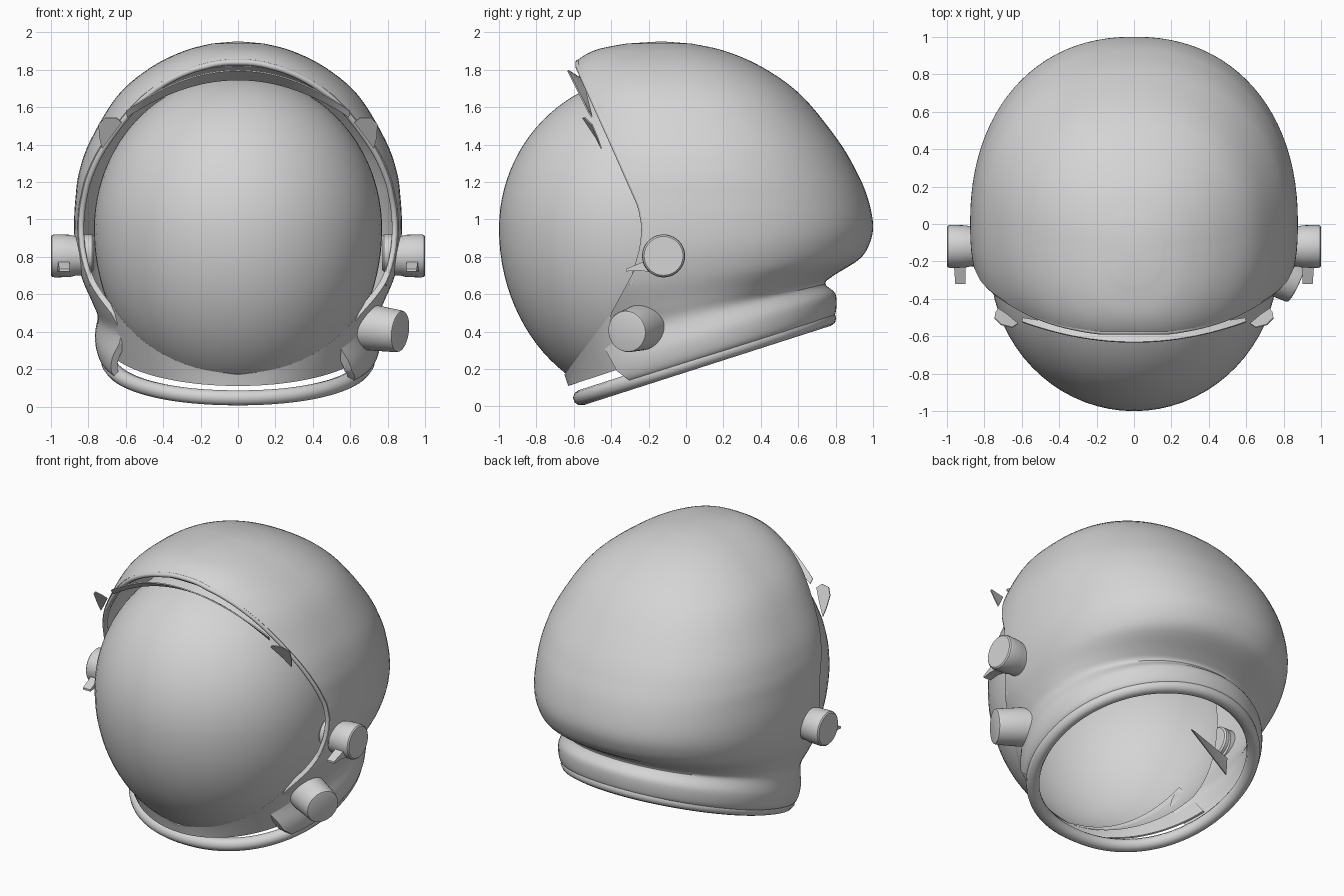
import bpy, bmesh, math
from mathutils import Vector

if "Cube" in bpy.data.objects:
    bpy.data.objects.remove(bpy.data.objects["Cube"])

grey = bpy.data.materials.new("light_grey")
grey.diffuse_color = (0.66, 0.66, 0.66, 1)
grey.use_nodes = True
grey.node_tree.nodes["Principled BSDF"].inputs["Base Color"].default_value = grey.diffuse_color


def finish(ob, angle=35):
    bpy.ops.object.select_all(action='DESELECT')
    ob.select_set(True)
    bpy.context.view_layer.objects.active = ob
    for m in list(ob.modifiers):
        bpy.ops.object.modifier_apply(modifier=m.name)
    bpy.ops.object.shade_smooth_by_angle(angle=math.radians(angle))
    return ob


def make(name, verts, faces, thickness=0, angle=35, done=True):
    me = bpy.data.meshes.new(name)
    me.from_pydata([tuple(v) for v in verts], [], faces)
    bm = bmesh.new()
    bm.from_mesh(me)
    bmesh.ops.recalc_face_normals(bm, faces=bm.faces)
    bm.to_mesh(me)
    bm.free()
    me.materials.append(grey)
    ob = bpy.data.objects.new(name, me)
    bpy.context.collection.objects.link(ob)
    if thickness:
        m = ob.modifiers.new("thick", 'SOLIDIFY')
        m.thickness, m.offset = thickness, -1
    return finish(ob, angle) if done else ob


def strip(rows, closed=False):
    n = len(rows[0])
    faces = [(i * n + j, i * n + (j + 1) % n, (i + 1) * n + (j + 1) % n, (i + 1) * n + j)
             for i in range(len(rows) - 1) for j in range(n if closed else n - 1)]
    return [p for r in rows for p in r], faces


def tube(name, pts, radius, closed=False):
    cu = bpy.data.curves.new(name, 'CURVE')
    cu.dimensions, cu.bevel_depth, cu.bevel_resolution = '3D', radius, 3
    cu.use_fill_caps = True
    sp = cu.splines.new('POLY')
    sp.points.add(len(pts) - 1)
    for p, q in zip(sp.points, pts):
        p.co = (*q, 1)
    sp.use_cyclic_u = closed
    cu.materials.append(grey)
    ob = bpy.data.objects.new(name, cu)
    bpy.context.collection.objects.link(ob)


def lathe(name, start, end, profile, n=40):
    # profile: (distance along axis, radius)
    a, b = Vector(start), Vector(end)
    d = (b - a).normalized()
    u = d.cross(Vector((0, 0, 1))).normalized()
    w = d.cross(u)
    rows = [[a + d * t + (u * math.cos(k * math.tau / n) + w * math.sin(k * math.tau / n)) * r
             for k in range(n)] for t, r in profile]
    v, f = strip(rows, True)
    f += [tuple(range(n)), tuple(range(len(v) - n, len(v)))]
    return make(name, v, f)


# Shell levels: back y, back z, front y, front z, half width, y of widest point
KEYS = [(0.77, 0.46, -0.57, 0.03, 0.70, 0.1), (0.80, 0.50, -0.62, 0.06, 0.745, 0.1),
        (0.80, 0.60, -0.63, 0.15, 0.765, 0.08), (0.745, 0.655, -0.63, 0.32, 0.75, 0.05),
        (0.79, 0.70, -0.66, 0.45, 0.78, 0.02), (0.93, 0.79, -0.70, 0.62, 0.835, 0),
        (0.985, 0.88, -0.73, 0.80, 0.868, 0), (1.0, 0.98, -0.74, 0.98, 0.876, 0),
        (0.97, 1.12, -0.74, 1.12, 0.868, 0), (0.915, 1.25, -0.74, 1.25, 0.85, 0),
        (0.815, 1.42, -0.73, 1.42, 0.79, 0), (0.62, 1.66, -0.69, 1.66, 0.645, -0.03),
        (0.415, 1.81, -0.62, 1.81, 0.47, -0.06), (0.21, 1.90, -0.50, 1.90, 0.29, -0.1),
        (0.03, 1.94, -0.32, 1.94, 0.14, -0.12)]


def level(v):
    i = min(int(v), len(KEYS) - 2)
    t = v - i
    p = [KEYS[max(0, min(len(KEYS) - 1, i + k))] for k in (-1, 0, 1, 2)]
    return [0.5 * (2 * b + (c - a) * t + (2 * a - 5 * b + 4 * c - d) * t * t
                   + (3 * b - a - 3 * c + d) * t ** 3) for a, b, c, d in zip(*p)]


def ring(v, n=96, inset=0.0):
    yb, zb, yf, zf, w, c = level(v)
    grow = max(0, min(1, (v - 3) / 2))     # upper levels are squarer
    pts = []
    for k in range(n):
        s, co = math.sin(k * math.tau / n), math.cos(k * math.tau / n)
        e = 2 / (2 + 0.2 * grow if co > 0 else 2.15 + 0.35 * grow)
        y = c + math.copysign(abs(co) ** e, co) * ((yb if co > 0 else -yf + 2 * c) - c - inset)
        x = math.copysign(abs(s) ** e, s) * (w - inset)
        pts.append(Vector((x, y, zf + (zb - zf) * (y - yf) / (yb - yf))))
    return pts


# Side outline of the face opening (y, z), with a lower end for each side
UPPER = [(-0.27, 0.74), (-0.235, 0.86), (-0.225, 0.97), (-0.245, 1.08), (-0.40, 1.43), (-0.58, 1.83)]
RIGHT = [(-0.29, 0.13), (-0.37, 0.19), (-0.44, 0.32), (-0.40, 0.50)]
LEFT = [(-0.21, 0.13), (-0.25, 0.20), (-0.34, 0.34), (-0.37, 0.50)]


def edge_y(z):
    for (y0, z0), (y1, z1) in zip(UPPER, UPPER[1:]):
        if z <= z1:
            return y0 + (y1 - y0) * (z - z0) / (z1 - z0)
    return UPPER[-1][0]


# Shell with the face opening cut out
rows = [ring(v / 5) for v in range(5 * (len(KEYS) - 1) + 1)]
v, f = strip(rows, True)
v.append(Vector((0, -0.13, 1.952)))
f += [(len(v) - 97 + k, len(v) - 97 + (k + 1) % 96, len(v) - 1) for k in range(96)]
shell = make("shell", v, f, 0.03, done=False)
rows = []
for x, lower in ((-1.5, LEFT), (-0.05, LEFT), (0.05, RIGHT), (1.5, RIGHT)):
    outline = [(lower[0][0], -0.3)] + lower + UPPER + [(-0.66, 1.92), (-1.6, 1.92), (-1.6, -0.3)]
    rows.append([(x, y, z) for y, z in outline])
n = len(outline)
v, f = strip(rows, True)
cutter = make("opening_cutter", v, f + [tuple(range(n)), tuple(range(3 * n, 4 * n))])
cutter.hide_render = True
m = shell.modifiers.new("opening", 'BOOLEAN')
m.operation, m.object, m.solver = 'DIFFERENCE', cutter, 'EXACT'
finish(shell)
bpy.data.objects.remove(cutter)


# Rim bead following the opening
def rim_point(v):
    yb, zb, yf, zf, w, c = level(v)
    z = (zb + zf) / 2
    for _ in range(20):
        y = edge_y(z)
        z = zf + (zb - zf) * (y - yf) / (yb - yf)
    t = (c - y) / (c - yf)
    return Vector((w * max(0, 1 - abs(t) ** 2.5) ** 0.4, y, z)), t


lo, hi = 9.0, 13.0
for _ in range(40):
    mid = (lo + hi) / 2
    lo, hi = (mid, hi) if rim_point(mid)[1] < 1 else (lo, mid)
half = [rim_point(5 + (lo - 5) * math.sin(k / 40 * math.pi / 2))[0] for k in range(40)]
half = [p + Vector((-0.018 * p.x / 0.8, 0.004, -0.012)) for p in half]
top = Vector((0, half[-1].y, half[-1].z))
tube("rim_bead", half + [top] + [Vector((-p.x, p.y, p.z)) for p in reversed(half)], 0.016)

# Neck ring
tube("neck_ring", [p + Vector((0, 0, 0.014)) for p in ring(0, 96, 0.008)], 0.042, True)

# Visor: front part of an egg-shaped dome
CX, CY, CZ = 0.77, 0.80, 0.95
bm = bmesh.new()
bmesh.ops.create_uvsphere(bm, u_segments=72, v_segments=48, radius=1)
for p in bm.verts:
    p.co = (p.co.x * CX, p.co.y * CY - 0.2, p.co.z * (0.82 if p.co.z > 0 else 0.93) + CZ)
for co, no in (((0, -0.1, 0), (0, 1, 0)), ((0, -0.64, 0.15), (0, 0.33, -1))):
    bmesh.ops.bisect_plane(bm, geom=bm.verts[:] + bm.edges[:] + bm.faces[:],
                           plane_co=co, plane_no=no, clear_outer=True)
me = bpy.data.meshes.new("visor")
bm.to_mesh(me)
bm.free()
me.materials.append(grey)
visor = bpy.data.objects.new("visor", me)
bpy.context.collection.objects.link(visor)
finish(visor)

# Chin plate between the visor and the neck ring
up, low = [], []
for k in range(-20, 21):
    s = abs(k) / 20
    y, z = -0.65 + 0.29 * s, 0.17 + 0.38 * s
    x = CX * math.sqrt(max(0, 1 - ((y + 0.2) / CY) ** 2 - ((z - CZ) / 0.93) ** 2))
    up.append(Vector((math.copysign(x, k), y, z)))
    a = math.radians(72) * k / 20
    y = 0.1 - 0.73 * math.cos(a)
    low.append(Vector((0.715 * math.sin(a), y, 0.11 + 0.33 * (y + 0.63))))
make("chin_plate", *strip([up, [(p + q) / 2 for p, q in zip(up, low)], low]), 0.012)

# Sun shade strip under the top of the rim
outer, inner = [], []
for k in range(-16, 17):
    x = 0.6 * k / 16
    d = (x / 0.6) ** 2
    outer.append((x, -0.63 + 0.11 * d, 1.80 - 0.22 * d))
    inner.append((x * 0.99, -0.55 + 0.05 * d, 1.75 - 0.2 * d))
make("shade_strip", *strip([outer, inner]), 0.008)

for side, label in ((1, "right"), (-1, "left")):
    # Ear cap, inner boss and lever
    lathe(label + "_ear_cap", (side * 0.80, -0.12, 0.805), (side, -0.12, 0.805),
          [(0, 0.105), (0.07, 0.106), (0.1, 0.113), (0.18, 0.115), (0.193, 0.112), (0.2, 0.104)])
    lathe(label + "_inner_boss", (side * 0.77, -0.13, 0.82), (side, -0.13, 0.82),
          [(0, 0.09), (0.01, 0.1), (0.08, 0.1)])
    lever = [(-0.12, 0.75, 0.71, 0.965), (-0.20, 0.785, 0.72, 0.965),
             (-0.25, 0.765, 0.728, 0.96), (-0.32, 0.735, 0.722, 0.955)]
    v, f = strip([[(side * a, y, z) for a, z in ((0.9, hi_z), (xo, hi_z), (xo, lo_z), (0.9, lo_z))]
                  for y, hi_z, lo_z, xo in lever], True)
    make(label + "_lever", v, f + [(0, 1, 2, 3), (12, 13, 14, 15)])
    # Shade tab
    tab = [(0.62, -0.53, 1.52), (0.65, -0.55, 1.545), (0.71, -0.535, 1.545), (0.745, -0.50, 1.51),
           (0.74, -0.47, 1.44), (0.725, -0.45, 1.38), (0.68, -0.48, 1.44)]
    make(label + "_shade_tab", [(side * x, y, z) for x, y, z in tab], [tuple(range(7))], 0.006)

# Side knob
lathe("side_knob", (0.62, -0.20, 0.435), (0.875, -0.32, 0.40),
      [(0, 0.125), (0.12, 0.122), (0.262, 0.113), (0.275, 0.109), (0.278, 0.1)])

# Inner flap hanging at the neck opening
make("inner_flap", [(-0.50, 0.30, 0.29), (-0.05, 0.50, 0.36), (-0.2, 0.34, 0.48),
                    (-0.55, 0.25, 0.45)], [(0, 1, 2), (0, 2, 3)], 0.006)
